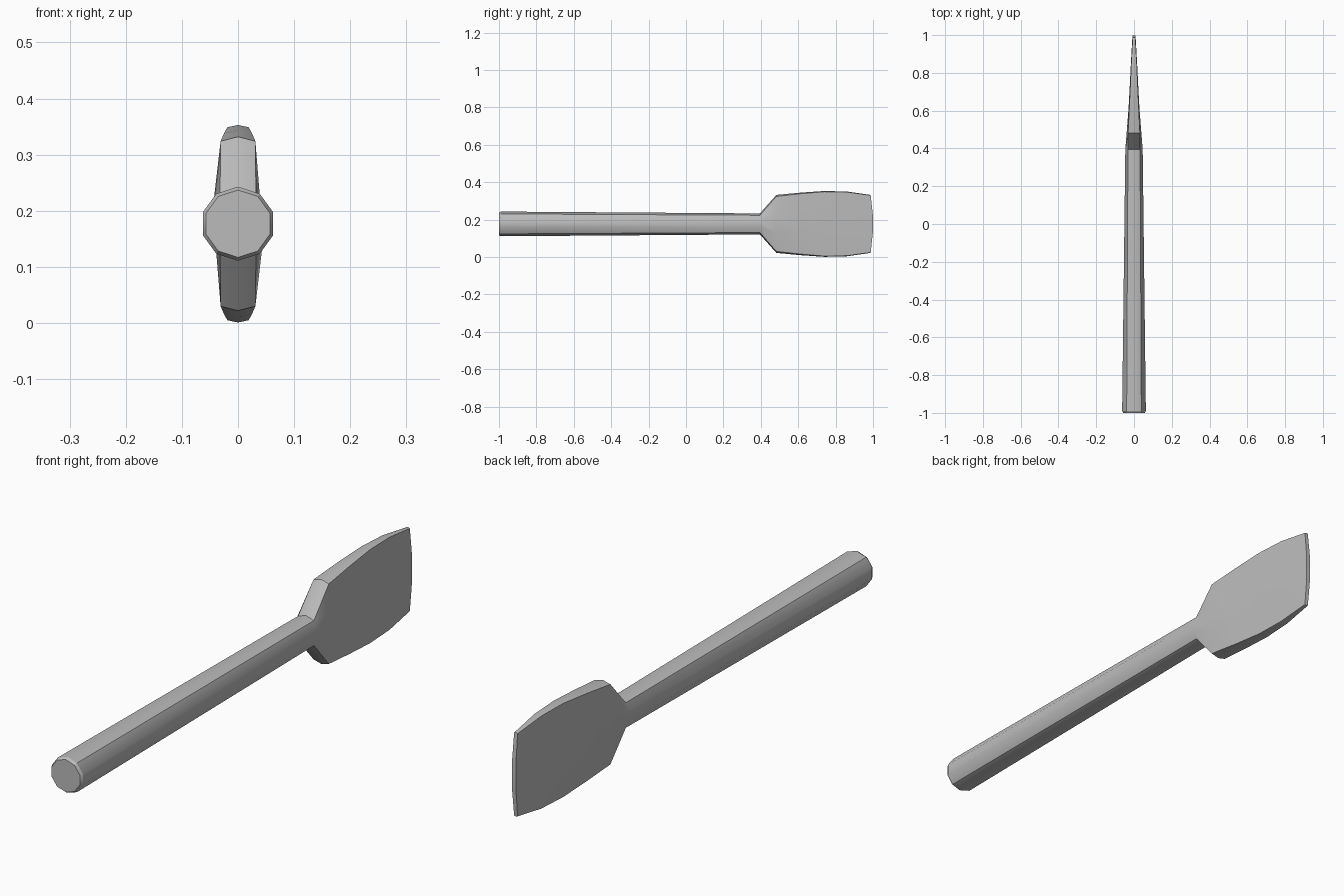
import bpy
import bmesh
import math

cube = bpy.data.objects.get("Cube")
if cube:
    bpy.data.objects.remove(cube, do_unlink=True)

CENTER_Z = 0.177

steel = bpy.data.materials.new("grey_steel")
steel.use_nodes = True
grey = (0.5, 0.5, 0.5, 1)
steel.diffuse_color = grey
steel.node_tree.nodes["Principled BSDF"].inputs["Base Color"].default_value = grey


def section(y, ridge, edge_x, edge_z, side_x, side_z, bow=0):
    """Ten-sided section; bow pulls the upper and lower corners back in y."""
    right = [(0, ridge), (edge_x, edge_z), (side_x, side_z),
             (side_x, -side_z), (edge_x, -edge_z), (0, -ridge)]
    ring = right + [(-x, z) for x, z in right[4:0:-1]]
    return [(x, y - bow * (z / ridge) ** 2, z + CENTER_Z) for x, z in ring]


def round_section(y, r):
    a, b = math.radians(36), math.radians(72)
    return section(y, r, r * math.sin(a), r * math.cos(a),
                   r * math.sin(b), r * math.cos(b))


# Handle rings, shoulder, then the tapering blade
sections = [
    round_section(-1.0, 0.060),
    round_section(-0.99, 0.066),
    section(0.395, 0.056, 0.032, 0.046, 0.046, 0.018),
    section(0.483, 0.155, 0.031, 0.147, 0.039, 0.048),
    section(0.61, 0.167, 0.025, 0.161, 0.029, 0.054),
    section(0.74, 0.176, 0.019, 0.172, 0.022, 0.056),
    section(0.86, 0.173, 0.014, 0.170, 0.016, 0.055),
    section(1.0, 0.155, 0.007, 0.152, 0.008, 0.050, bow=0.013),
]

bm = bmesh.new()
rings = [[bm.verts.new(p) for p in s] for s in sections]
for a, b in zip(rings, rings[1:]):
    for i in range(10):
        j = (i + 1) % 10
        bm.faces.new((a[i], a[j], b[j], b[i]))

# Flat butt of the handle and bowed cutting end
bm.faces.new(rings[0])
tip = rings[-1]
bm.faces.new((tip[0], tip[1], tip[9]))
for i in range(1, 4):
    bm.faces.new((tip[i], tip[i + 1], tip[9 - i], tip[10 - i]))
bm.faces.new((tip[4], tip[5], tip[6]))
bmesh.ops.recalc_face_normals(bm, faces=bm.faces)
for f in bm.faces:
    f.smooth = True


def crease(v, w):
    edge = bm.edges.get((v, w))
    if edge:
        edge.smooth = False


# Crisp lines between the narrow edges and the broad sides
for a, b in zip(rings, rings[1:]):
    for i in (1, 4, 6, 9):
        crease(a[i], b[i])
# Crisp rings at both ends
for ring in (rings[0], rings[1], tip):
    for i in range(10):
        crease(ring[i], ring[(i + 1) % 10])
# Crisp shoulder on the top and underside only
for ring in rings[2:4]:
    for i in (0, 4, 5, 9):
        crease(ring[i], ring[(i + 1) % 10])

mesh = bpy.data.meshes.new("chisel")
bm.to_mesh(mesh)
bm.free()
mesh.materials.append(steel)
chisel = bpy.data.objects.new("chisel", mesh)
bpy.context.scene.collection.objects.link(chisel)
